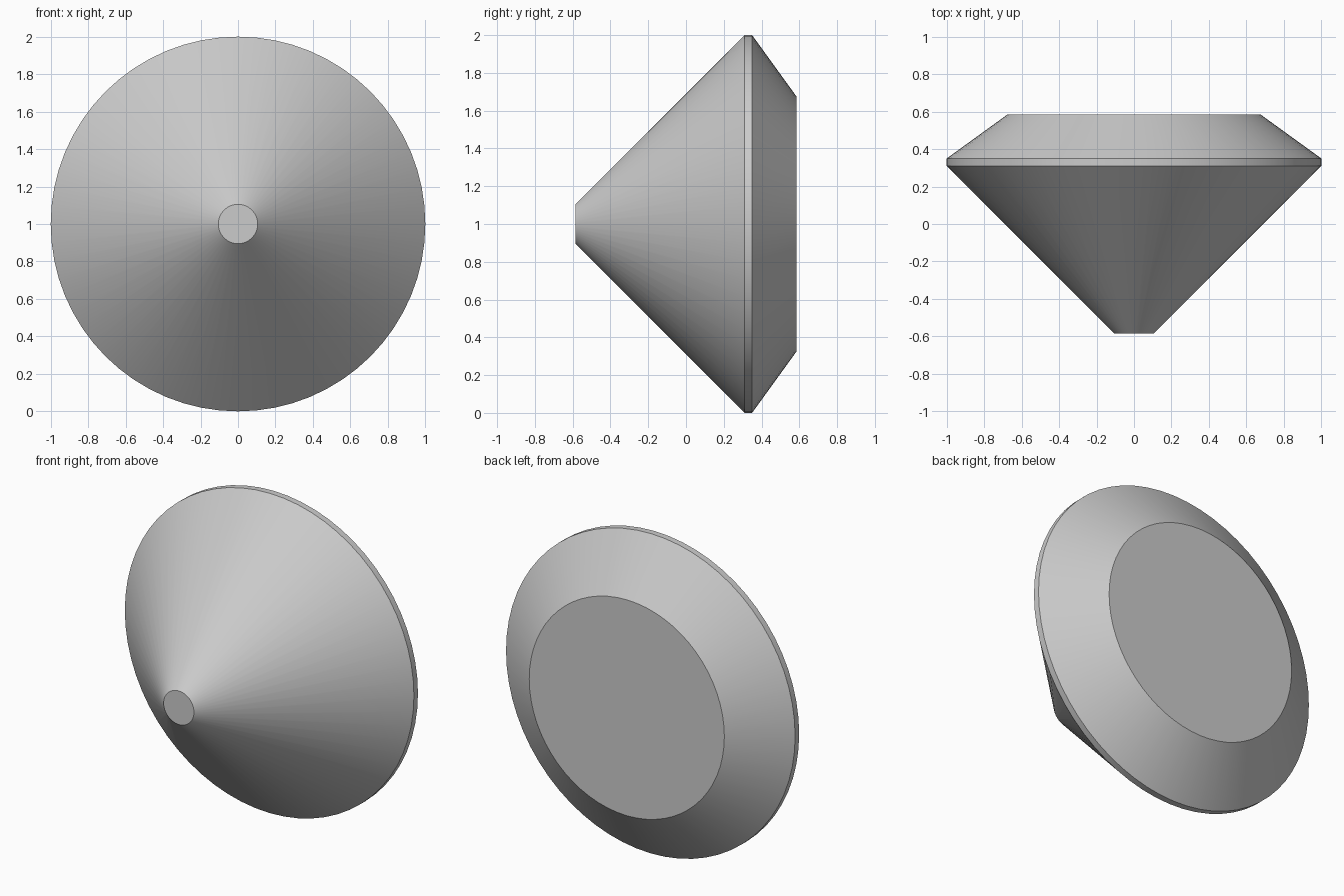
import bpy
import bmesh
from math import cos, sin, tau, radians

cube = bpy.data.objects.get("Cube")
if cube:
    bpy.data.objects.remove(cube, do_unlink=True)

SIDES = 64
CENTRE_Z = 1.0

# Single grey material
grey = bpy.data.materials.new("light_grey")
grey.use_nodes = True
colour = (0.6, 0.6, 0.6, 1)
grey.diffuse_color = colour
grey.node_tree.nodes["Principled BSDF"].inputs["Base Color"].default_value = colour

# Gem profile from front tip to back table: (y, radius)
profile = [(-0.585, 0.105), (0.31, 1.0), (0.35, 1.0), (0.585, 0.675)]

bm = bmesh.new()
rings = []
for y, r in profile:
    rings.append([bm.verts.new((r * cos(tau * i / SIDES), y,
                                CENTRE_Z + r * sin(tau * i / SIDES)))
                  for i in range(SIDES)])

# Sloped front, girdle band and bevelled back
for a, b in zip(rings, rings[1:]):
    for i in range(SIDES):
        j = (i + 1) % SIDES
        bm.faces.new((a[i], a[j], b[j], b[i]))

# Flat tip and flat back table
bm.faces.new(rings[0])
bm.faces.new(rings[-1])
bmesh.ops.recalc_face_normals(bm, faces=bm.faces)

mesh = bpy.data.meshes.new("round_gem")
bm.to_mesh(mesh)
bm.free()
mesh.materials.append(grey)
gem = bpy.data.objects.new("round_gem", mesh)
bpy.context.collection.objects.link(gem)

# Smooth round sides, crisp rims
bpy.ops.object.select_all(action='DESELECT')
gem.select_set(True)
bpy.context.view_layer.objects.active = gem
bpy.ops.object.shade_smooth_by_angle(angle=radians(30))
